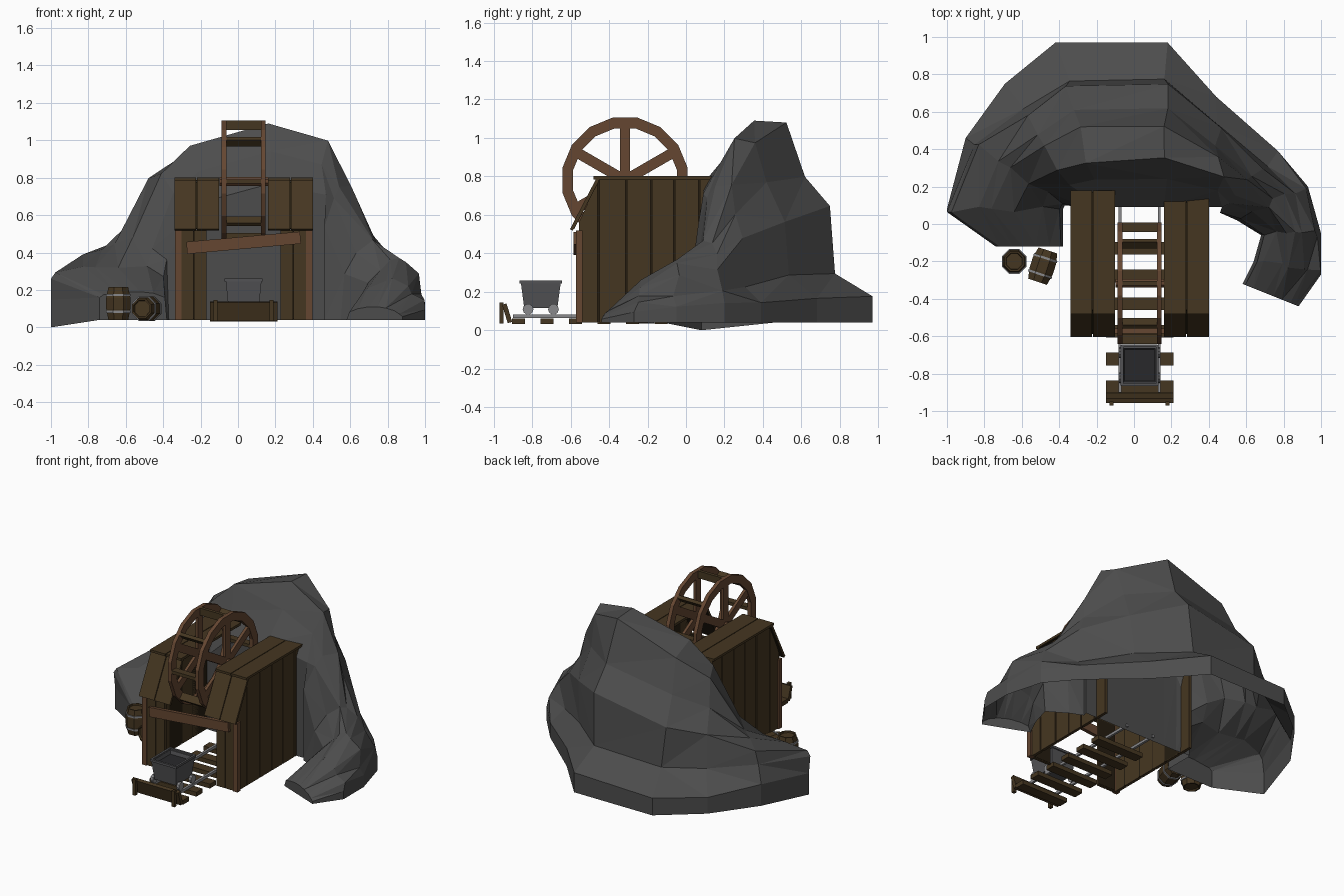
import bpy, bmesh, math, random
from mathutils import Vector, Matrix, Euler

random.seed(4)
cube = bpy.data.objects.get("Cube")
if cube:
    bpy.data.objects.remove(cube)


def material(name, r, g, b):
    m = bpy.data.materials.new(name)
    m.use_nodes = True
    m.diffuse_color = (r, g, b, 1)
    node = m.node_tree.nodes["Principled BSDF"]
    node.inputs["Base Color"].default_value = (r, g, b, 1)
    node.inputs["Roughness"].default_value = 0.9
    return m


ROCK = material("grey rock", .073, .073, .073)
PLANK = material("brown plank", .06, .037, .015)
GAP = material("dark plank gap", .018, .012, .005)
BEAM = material("reddish beam", .13, .062, .031)
IRON = material("cart iron", .085, .085, .09)
STEEL = material("light steel", .25, .25, .26)
COAL = material("coal", .022, .022, .024)


def finish(name, bm, mat, matrix=None):
    me = bpy.data.meshes.new(name)
    bmesh.ops.recalc_face_normals(bm, faces=bm.faces)
    bm.to_mesh(me)
    bm.free()
    me.materials.append(mat)
    ob = bpy.data.objects.new(name, me)
    if matrix:
        ob.matrix_world = matrix
    bpy.context.collection.objects.link(ob)
    return ob


def place(loc, rot=(0, 0, 0)):
    return Matrix.Translation(loc) @ Euler(rot).to_matrix().to_4x4()


def box(name, loc, size, mat, rot=(0, 0, 0)):
    bm = bmesh.new()
    bmesh.ops.create_cube(bm, size=1)
    bmesh.ops.scale(bm, vec=size, verts=bm.verts)
    return finish(name, bm, mat, place(loc, rot))


def prism(name, yz, x0, x1, mat):
    """Outline in the side plane, extruded across x."""
    bm = bmesh.new()
    face = bm.faces.new([bm.verts.new((x0, y, z)) for y, z in yz])
    new = bmesh.ops.extrude_face_region(bm, geom=[face])["geom"]
    bmesh.ops.translate(bm, vec=(x1 - x0, 0, 0),
                        verts=[v for v in new if isinstance(v, bmesh.types.BMVert)])
    return finish(name, bm, mat)


def lathe(name, profile, sides, mat, matrix, closed=False):
    """Spin (radius, height) points round z."""
    bm = bmesh.new()
    rings = []
    for i in range(sides):
        a = 2 * math.pi * (i + .5) / sides
        rings.append([bm.verts.new((r * math.cos(a), r * math.sin(a), z)) for r, z in profile])
    rows = len(profile)
    for i in range(sides):
        p, q = rings[i], rings[(i + 1) % sides]
        for j in range(rows if closed else rows - 1):
            k = (j + 1) % rows
            bm.faces.new((p[j], q[j], q[k], p[k]))
    bmesh.ops.remove_doubles(bm, verts=bm.verts, dist=1e-5)
    return finish(name, bm, mat, matrix)


# Rock: cross-sections (across fraction, height fraction) swept round a horseshoe
MOUND = [(0, 0), (0, .13), (.22, .26), (.27, .56), (.42, .74),
         (.53, .98), (.72, 1), (.82, .87), (1, .69), (1, 0)]
ARM = [(0, 0), (0, .25), (.06, .45), (.15, .7), (.3, .9),
       (.45, 1), (.6, 1), (.8, .85), (.95, .6), (1, 0)]
LUMP = [(0, 0), (0, .45), (0, .8), (.06, .9), (.25, .95),
        (.4, 1), (.6, 1), (.8, .95), (.97, .8), (1, 0)]
# outer x, outer y, inner x, inner y, top height, share of mound shape
STATIONS = [
    (-.74, -.12, -.38, -.12, .19, 0), (-1, .08, -.38, .08, .33, 0),
    (-.9, .46, -.37, .1, .46, .3), (-.69, .75, -.27, .09, .83, .9),
    (-.42, .97, -.17, .09, .96, 1), (.18, .97, .16, .09, 1.09, 1),
    (.44, .68, .47, .09, 1.01, 1), (.77, .39, .46, .06, .77, .9),
    (.93, .2, .55, .02, .45, 0), (1, -.05, .68, -.06, .37, 0),
    (1, -.27, .64, -.2, .26, 0), (.88, -.44, .58, -.32, .11, 0)]
bm = bmesh.new()
loops = []
for n, (ox, oy, ix, iy, h, mix) in enumerate(STATIONS):
    loop = []
    for k, (a, b) in enumerate(zip(LUMP if n < 3 else ARM, MOUND)):
        t = a[0] + (b[0] - a[0]) * mix
        f = a[1] + (b[1] - a[1]) * mix
        base = .04 * t if n == 1 else .04
        co = Vector((ox + (ix - ox) * t, oy + (iy - oy) * t, base + (h - base) * f))
        if 1 < k < 8 and 0 < n < 11:
            co += Vector([random.uniform(-.02, .02) for _ in range(3)])
            co.x = max(co.x, -1)
            co.z = min(co.z, 1.09)
        loop.append(bm.verts.new(co))
    loops.append(loop)
floor = []
for p, q in zip(loops, loops[1:]):
    for j in range(len(p)):
        k = (j + 1) % len(p)
        f = bm.faces.new((p[j], q[j], q[k], p[k]))
        if k == 0:
            floor.append(f)
bm.faces.new(loops[0])
bm.faces.new(loops[-1])
bmesh.ops.recalc_face_normals(bm, faces=bm.faces)
bmesh.ops.delete(bm, geom=floor, context='FACES_ONLY')
bmesh.ops.triangulate(bm, faces=bm.faces)
finish("rock_mound", bm, ROCK)

# Shed side walls: planks with a dark backing
MID = .03


def wall_top(y):
    return min(.785, .52 + (y + .575) * 2.2)


cuts = [-.56, -.455, -.31, -.18, -.06, .07, .18]
for side in (-1, 1):
    outer, inner = MID + side * .355, MID + side * .335
    for a, b in zip(cuts, cuts[1:]):
        a, b = a + .004, b - .004
        prism("side_wall_plank", [(a, .04), (b, .04), (b, wall_top(b)), (a, wall_top(a))],
              inner, outer, PLANK)
    prism("side_wall_backing", [(-.55, .045), (.17, .045), (.17, .78), (-.455, .78), (-.55, .55)],
          inner, inner + side * .012, GAP)

    # Front wall planks, corner post, sloped front and flat roof strips
    for k, x in enumerate((.231, .301)):
        box("front_wall_plank", (MID + side * x, -.555, .28), (.066, .018, .48), PLANK)
        box("front_slope_plank", (MID + side * (.19 + .122 * k), -.527, .655),
            (.117, .016, .3), PLANK, (-.478, 0, 0))
        box("roof_plank", (MID + side * (.19 + .122 * k), -.15, .793),
            (.117, .66, .016), PLANK)
    box("front_wall_backing", (MID + side * .265, -.548, .28), (.13, .008, .47), GAP)
    box("roof_backing", (MID + side * .25, -.145, .785), (.23, .63, .008), GAP)
    box("slope_backing", (MID + side * .25, -.521, .652), (.23, .008, .28), GAP, (-.478, 0, 0))
    box("corner_post", (MID + side * .35, -.555, .28), (.034, .034, .48), BEAM)

# Crooked beam over the entrance
box("entrance_beam", (MID, -.572, .452), (.61, .025, .065), BEAM, (0, -.09, 0))

# Hoist wheel: two rims, six spokes each, eight rungs set on edge, axle
HUB = Vector((MID, -.317, .78))
ACROSS = (0, math.pi / 2, 0)
for side in (-1, 1):
    c = HUB + Vector((side * .105, 0, 0))
    lathe("wheel_rim", [(.275, -.013), (.332, -.013), (.332, .013), (.275, .013)], 16, BEAM,
          place(c, ACROSS), True)
    for k in range(6):
        a = k * math.pi / 3
        box("wheel_spoke", c + Vector((0, -math.sin(a), math.cos(a))) * .14,
            (.02, .054, .28), BEAM, (a, 0, 0))
for k in range(8):
    a = k * math.pi / 4
    box("wheel_rung", HUB + Vector((0, -math.sin(a), math.cos(a))) * .3,
        (.19, .022, .05), PLANK, (a, 0, 0))
lathe("wheel_axle", [(0, -.13), (.025, -.13), (.025, .13), (0, .13)], 8, BEAM, place(HUB, ACROSS))

# Track: sleepers, rails and end stop
for k in range(6):
    box("sleeper", (MID, -.87 + k * .148, .047), (.36, .068, .03), PLANK)
for side in (-1, 1):
    x = MID + side * .105
    box("rail", (x, -.4, .072), (.016, 1.0, .018), STEEL)
    box("end_stop_post", (MID + side * .15, -.96, .09), (.022, .022, .11), PLANK)
box("end_stop_plank", (MID, -.93, .088), (.36, .024, .1), PLANK, (.3, 0, 0))

# Mine cart: tapered open tub, coal, wheels
CART = Vector((MID, -.755, 0))
bm = bmesh.new()
levels = []
for hx, hy, z in ((.082, .086, .115), (.096, .104, .25), (.085, .09, .25), (.08, .085, .225)):
    levels.append([bm.verts.new((sx * hx, sy * hy, z))
                   for sx, sy in ((-1, -1), (1, -1), (1, 1), (-1, 1))])
for p, q in zip(levels, levels[1:]):
    for j in range(4):
        bm.faces.new((p[j], p[j - 1], q[j - 1], q[j]))
bm.faces.new(levels[0])
fill = bm.faces.new(levels[-1])
fill.material_index = 1
tub = finish("cart_tub", bm, IRON, place(CART))
tub.data.materials.append(COAL)
for side in (-1, 1):
    box("cart_rim_side", CART + Vector((side * .094, 0, .252)), (.014, .215, .016), IRON)
    box("cart_rim_end", CART + Vector((0, side * .104, .252)), (.19, .014, .016), IRON)
    for end in (-1, 1):
        lathe("cart_wheel", [(0, -.01), (.028, -.01), (.028, .01), (0, .01)], 10, STEEL,
              place(CART + Vector((side * .1, end * .066, .109)), ACROSS))


# Barrels: one standing, one lying
def barrel(matrix):
    lathe("barrel", [(0, -.078), (.045, -.078), (.048, -.088), (.057, -.088), (.07, -.03),
                     (.07, .03), (.057, .088), (.048, .088), (.045, .078), (0, .078)],
          8, PLANK, matrix)
    for z in (-.045, .045):
        lathe("barrel_band", [(.062, z - .006), (.0715, z - .006), (.0715, z + .006), (.062, z + .006)],
              8, STEEL, matrix, True)


barrel(place((-.64, -.2, .128)))
barrel(place((-.488, -.225, .1), (math.pi / 2, 0, -.32)))
